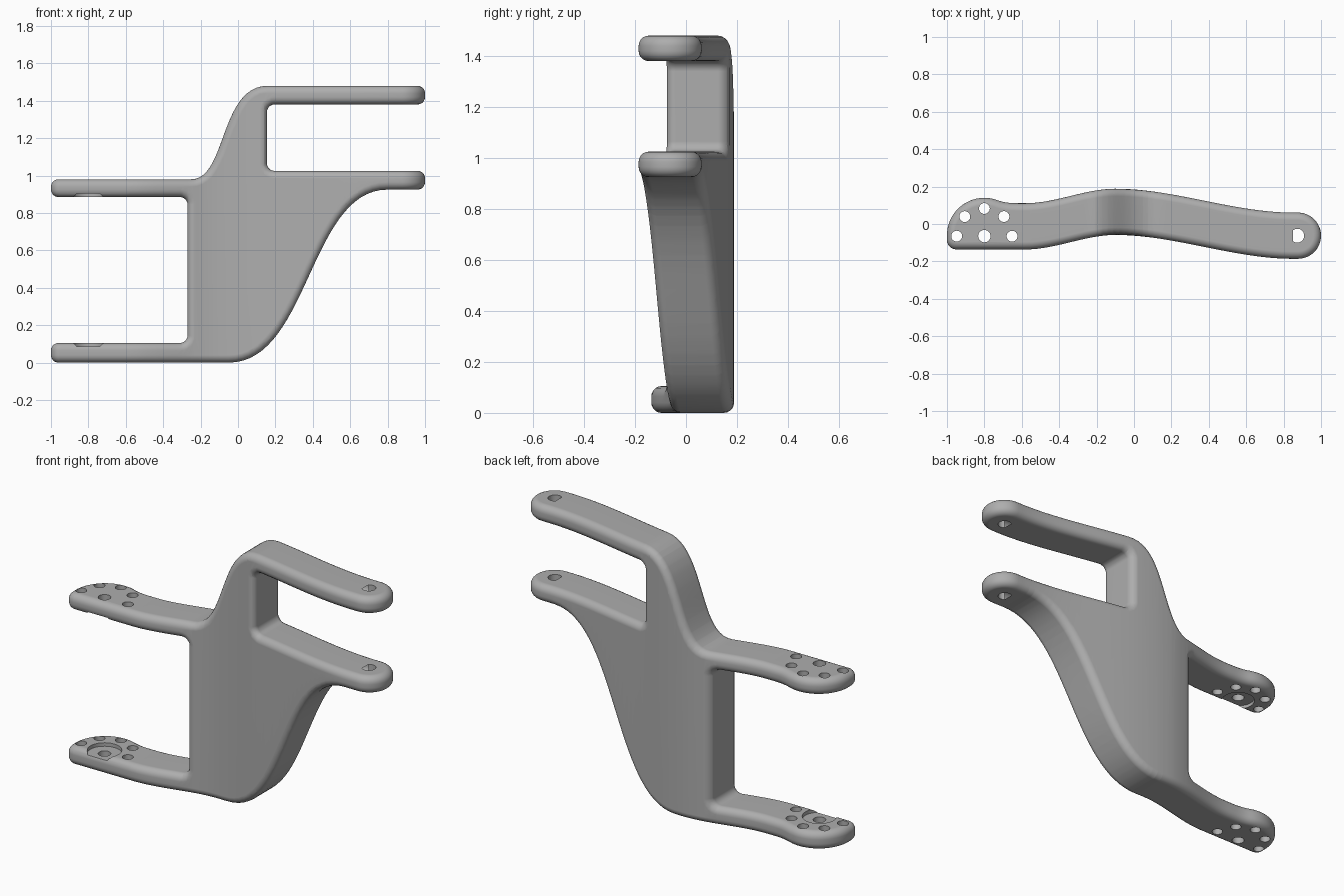
import bpy, bmesh, math
from mathutils import Vector
from mathutils.geometry import interpolate_bezier

cube = bpy.data.objects.get("Cube")
if cube:
    bpy.data.objects.remove(cube, do_unlink=True)

HALF = 0.1235            # half the depth of the bracket
FILLET = 0.04
CUT_L, CUT_R = -0.58, 0.85   # where the arm ends meet the body


def arc(cx, cy, r, a0, a1, n):
    angles = [math.radians(a0 + (a1 - a0) * i / n) for i in range(n + 1)]
    return [(cx + r * math.cos(a), cy + r * math.sin(a)) for a in angles]


def curve(a, b, c, d, n):
    pts = interpolate_bezier(*[Vector((*p, 0)) for p in (a, b, c, d)], n)
    return [(p.x, p.y) for p in pts]


def smoothstep(t):
    t = min(max(t, 0), 1)
    return t * t * (3 - 2 * t)


def centre_line(x):
    """Depth position of the bent plate at x."""
    if x < -0.1:
        return -0.0125 + 0.0775 * smoothstep((x - CUT_L) / (-0.1 - CUT_L))
    return 0.065 - 0.1275 * smoothstep((x + 0.1) / (CUT_R + 0.1))


def at_cut(v):
    return min(abs(v.co.x - CUT_L), abs(v.co.x - CUT_R)) < 1e-4


def filleted_prism(outline, axis, low, high):
    """Extrude an outline along axis (1 = y, 2 = z) and round its rims."""
    bm = bmesh.new()
    place = (lambda p: (p[0], low, p[1])) if axis == 1 else (lambda p: (*p, low))
    face = bm.faces.new([bm.verts.new(place(p)) for p in outline])
    res = bmesh.ops.extrude_face_region(bm, geom=[face])
    for v in res["geom"]:
        if isinstance(v, bmesh.types.BMVert):
            v.co[axis] = high
    bmesh.ops.recalc_face_normals(bm, faces=bm.faces[:])
    rims = [e for e in bm.edges
            if abs(e.verts[0].co[axis] - e.verts[1].co[axis]) < 1e-5
            and not all(at_cut(v) for v in e.verts)]
    bmesh.ops.bevel(bm, geom=rims, offset=FILLET, offset_type='OFFSET', segments=5,
                    profile=0.5, affect='EDGES', clamp_overlap=False)
    return bm


def make_object(bm, name):
    mesh = bpy.data.meshes.new(name)
    bm.to_mesh(mesh)
    bm.free()
    ob = bpy.data.objects.new(name, mesh)
    bpy.context.scene.collection.objects.link(ob)
    return ob


def drill(ob, x, y, r, z0, z1):
    bm = bmesh.new()
    bmesh.ops.create_cone(bm, cap_ends=True, segments=32, radius1=r, radius2=r, depth=z1 - z0)
    bmesh.ops.translate(bm, verts=bm.verts[:], vec=(x, y, (z0 + z1) / 2))
    cutter = make_object(bm, "cutter")
    cutter.hide_render = True
    mod = ob.modifiers.new("hole", 'BOOLEAN')
    mod.operation, mod.solver, mod.object = 'DIFFERENCE', 'EXACT', cutter
    bpy.context.view_layer.objects.active = ob
    bpy.ops.object.modifier_apply(modifier=mod.name)
    bpy.data.objects.remove(cutter, do_unlink=True)


# Body: side profile as a flat filleted plate, sliced and bent in depth
profile = [(CUT_L, 0.98)]
profile += curve((-0.25, 0.98), (-0.06, 0.98), (-0.1, 1.48), (0.16, 1.48), 24)
profile += [(CUT_R, 1.48), (CUT_R, 1.38)]
profile += arc(0.195, 1.34, 0.04, 90, 180, 6) + arc(0.195, 1.065, 0.04, 180, 270, 6)
profile += [(CUT_R, 1.025), (CUT_R, 0.925)]
profile += curve((0.8, 0.925), (0.38, 0.925), (0.38, 0), (-0.05, 0), 32)
profile += [(CUT_L, 0), (CUT_L, 0.105)]
profile += arc(-0.31, 0.145, 0.04, 270, 360, 6) + arc(-0.31, 0.845, 0.04, 0, 90, 6)
profile += [(CUT_L, 0.885)]
body = filleted_prism(profile, 1, -HALF, HALF)
x = CUT_L + 0.0313
while x < CUT_R - 0.01:
    bmesh.ops.bisect_plane(body, geom=body.verts[:] + body.edges[:] + body.faces[:],
                           dist=1e-5, plane_co=(x, 0, 0), plane_no=(1, 0, 0))
    x += 0.0313
for v in body.verts:
    v.co.y += centre_line(v.co.x)
parts = [make_object(body, "body")]

# Left arm ends: drilled paddles with a round recess on their inner faces
back = arc(-0.8, -0.06, 0.2, 180, 70, 20)
paddle = [(CUT_L, -0.136), (CUT_L - 0.02, -0.136)] + arc(-0.95, -0.086, 0.05, 270, 180, 6)
paddle += back + curve(back[-1], (-0.685, 0.111), (-0.65, 0.111), (-0.6, 0.111), 10)[1:]
paddle += [(CUT_L, 0.111)]
for low, high, floor in ((0, 0.105, 0.085), (0.885, 0.98, 0.8)):
    ob = make_object(filleted_prism(paddle, 2, low, high), "paddle")
    drill(ob, -0.8, -0.065, 0.09, floor, floor + 0.104)
    drill(ob, -0.8, -0.065, 0.033, low - 0.1, high + 0.1)
    for hx, hy in arc(-0.8, -0.065, 0.148, 0, 180, 4):
        drill(ob, hx, hy, 0.029, low - 0.1, high + 0.1)
    parts.append(ob)

# Right arm ends: rounded lugs with one hole each
lug = [(CUT_R, -0.186)] + arc(1 - HALF, -0.0625, HALF, -90, 90, 24) + [(CUT_R, 0.061)]
for low, high in ((0.925, 1.025), (1.38, 1.48)):
    ob = make_object(filleted_prism(lug, 2, low, high), "lug")
    drill(ob, 0.873, -0.0625, 0.037, low - 0.1, high + 0.1)
    parts.append(ob)

# Weld everything into one bracket
bm = bmesh.new()
for ob in parts:
    bm.from_mesh(ob.data)
    bpy.data.objects.remove(ob, do_unlink=True)
inner = [f for f in bm.faces if all(at_cut(v) for v in f.verts)]
bmesh.ops.delete(bm, geom=inner, context='FACES')
bmesh.ops.remove_doubles(bm, verts=[v for v in bm.verts if at_cut(v)], dist=0.002)
bmesh.ops.recalc_face_normals(bm, faces=bm.faces[:])
bracket = make_object(bm, "bracket")

grey = bpy.data.materials.new("plain grey")
grey.use_nodes = True
grey.diffuse_color = (0.42, 0.42, 0.42, 1)
grey.node_tree.nodes["Principled BSDF"].inputs["Base Color"].default_value = (0.42, 0.42, 0.42, 1)
bracket.data.materials.clear()
bracket.data.materials.append(grey)

bpy.ops.object.select_all(action='DESELECT')
bracket.select_set(True)
bpy.context.view_layer.objects.active = bracket
bpy.ops.object.shade_smooth_by_angle(angle=math.radians(35))
weighted = bracket.modifiers.new("even shading", 'WEIGHTED_NORMAL')
weighted.keep_sharp = True
